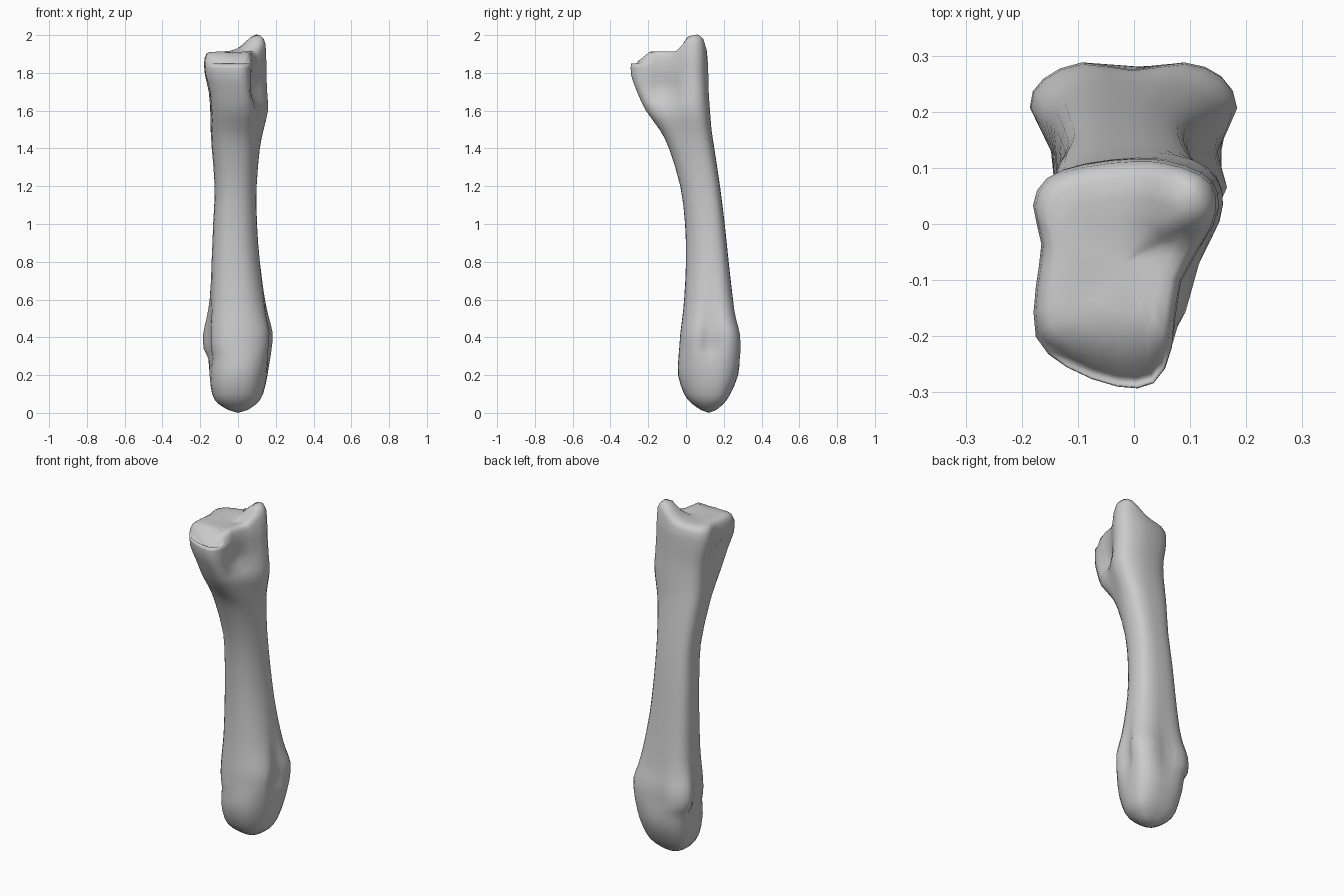
import bpy, bmesh, math
from mathutils import Vector

if "Cube" in bpy.data.objects:
    bpy.data.objects.remove(bpy.data.objects["Cube"])

# Normalised cross-sections, starting on the right and running via the back
SHAFT = [(1, .1), (.98, .5), (.82, .8), (.45, .97), (0, 1), (-.5, .97), (-.85, .8), (-1, .45),
         (-1, 0), (-.93, -.4), (-.75, -.73), (-.4, -.95), (0, -1), (.4, -.92), (.7, -.68), (.92, -.3)]
BASE = [(.94, .4), (1, .69), (.82, .88), (.45, .98), (.09, 1), (-.45, .95), (-.85, .83), (-1, .59),
        (-.91, .25), (-.97, -.13), (-.97, -.57), (-.64, -.83), (-.09, -1), (.3, -.97), (.5, -.66), (.6, -.08)]
HEAD = [(.8, 0), (1, .5), (.85, .85), (.5, 1), (0, .92), (-.5, 1), (-.87, .82), (-1, .5),
        (-.78, 0), (-.77, -.45), (-.6, -.78), (-.32, -.95), (0, -1), (.35, -.95), (.7, -.75), (.9, -.4)]

# z, x min, x max, y min, y max, blend (+ towards BASE, - towards HEAD)
RINGS = [
    (.015, -.05, .05, .08, .16, 0), (.05, -.105, .10, .03, .20, 0),
    (.10, -.135, .132, -.01, .235, 0), (.20, -.15, .157, -.042, .277, -.1),
    (.29, -.158, .172, -.04, .287, -.55), (.34, -.182, .178, -.036, .288, -1),
    (.42, -.184, .184, -.03, .285, -.95), (.50, -.167, .166, -.02, .266, -.6),
    (.60, -.150, .145, -.01, .25, -.25), (.80, -.138, .115, 0, .226, 0),
    (1.0, -.13, .10, -.005, .205, 0), (1.2, -.122, .098, -.03, .18, 0),
    (1.4, -.138, .115, -.09, .15, .15), (1.5, -.145, .135, -.14, .135, .35),
    (1.6, -.147, .158, -.212, .127, .6), (1.7, -.155, .154, -.257, .120, .9),
    (1.79, -.175, .15, -.288, .118, 1), (1.85, -.18, .15, -.288, .116, 1)]


def spline(pts, i, t, closed):
    """Catmull-Rom point between pts[i] and pts[i+1]."""
    n = len(pts)
    a, b, c, d = [pts[k % n] if closed else pts[max(0, min(n - 1, k))] for k in range(i - 1, i + 3)]
    return tuple(.5 * (2 * q + (r - p) * t + (2 * p - 5 * q + 4 * r - s) * t * t
                       + (3 * q - p - 3 * r + s) * t ** 3) for p, q, r, s in zip(a, b, c, d))


def section(z, x0, x1, y0, y1, blend):
    other, k = (BASE if blend > 0 else HEAD), min(1, abs(blend))
    pts = [(s[0] + (o[0] - s[0]) * k, s[1] + (o[1] - s[1]) * k) for s, o in zip(SHAFT, other)]
    pts = [spline(pts, i, t, True) for i in range(16) for t in (0, .5)]
    return [Vector(((x0 + x1) / 2 + u * (x1 - x0) / 2, (y0 + y1) / 2 + v * (y1 - y0) / 2, z))
            for u, v in pts]


def top_height(x, y):
    """Joint surface: plateau, front slope and the tall corner at the back."""
    peak = .09 * math.exp(-((x - .1) / .08) ** 2 - ((y - .05) / .07) ** 4)
    return 1.913 - .8 * max(0, -.19 - y) - .06 * max(0, -.1 - x) + peak


# Walls of the bone
loops = []
for i in range(len(RINGS) - 1):
    loops += [section(*spline(RINGS, i, t, False)) for t in (0, .5)]
rim = section(*RINGS[-1])
loops.append(rim)

# Joint surface rings
mid = Vector((-.02, -.07, 0))
for s, drop in ((.975, .028), (.92, .008), (.82, 0), (.62, 0), (.4, .004), (.18, .006)):
    ring = []
    for p in rim:
        q = mid + (p - mid) * s
        q.z = max(1.853 - .03 * max(0, -p.y - .2) / .1, top_height(q.x, q.y) - drop)
        ring.append(q)
    loops.append(ring)

# Hollows on either side of the upper end
for centre, radius, depth in ((Vector((.09, -.13, 1.71)), .065, -.035),
                              (Vector((-.16, -.1, 1.74)), .04, .025)):
    for p in (p for ring in loops for p in ring):
        p.x += depth * math.exp(-((p - centre).length / radius) ** 2)

# Skin the loops
bm = bmesh.new()
grid = [[bm.verts.new(p) for p in ring] for ring in loops]
n = len(grid[0])
for a, b in zip(grid, grid[1:]):
    for j in range(n):
        k = (j + 1) % n
        bm.faces.new((a[j], a[k], b[k], b[j]))
tip = bm.verts.new((0, .12, 0))
cap = bm.verts.new((mid.x, mid.y, top_height(mid.x, mid.y) - .007))
for j in range(n):
    k = (j + 1) % n
    bm.faces.new((tip, grid[0][k], grid[0][j]))
    bm.faces.new((cap, grid[-1][j], grid[-1][k]))
bmesh.ops.recalc_face_normals(bm, faces=bm.faces)
for f in bm.faces:
    f.smooth = True
mesh = bpy.data.meshes.new("foot_bone")
bm.to_mesh(mesh)
bm.free()
bone = bpy.data.objects.new("foot_bone", mesh)
bpy.context.collection.objects.link(bone)
